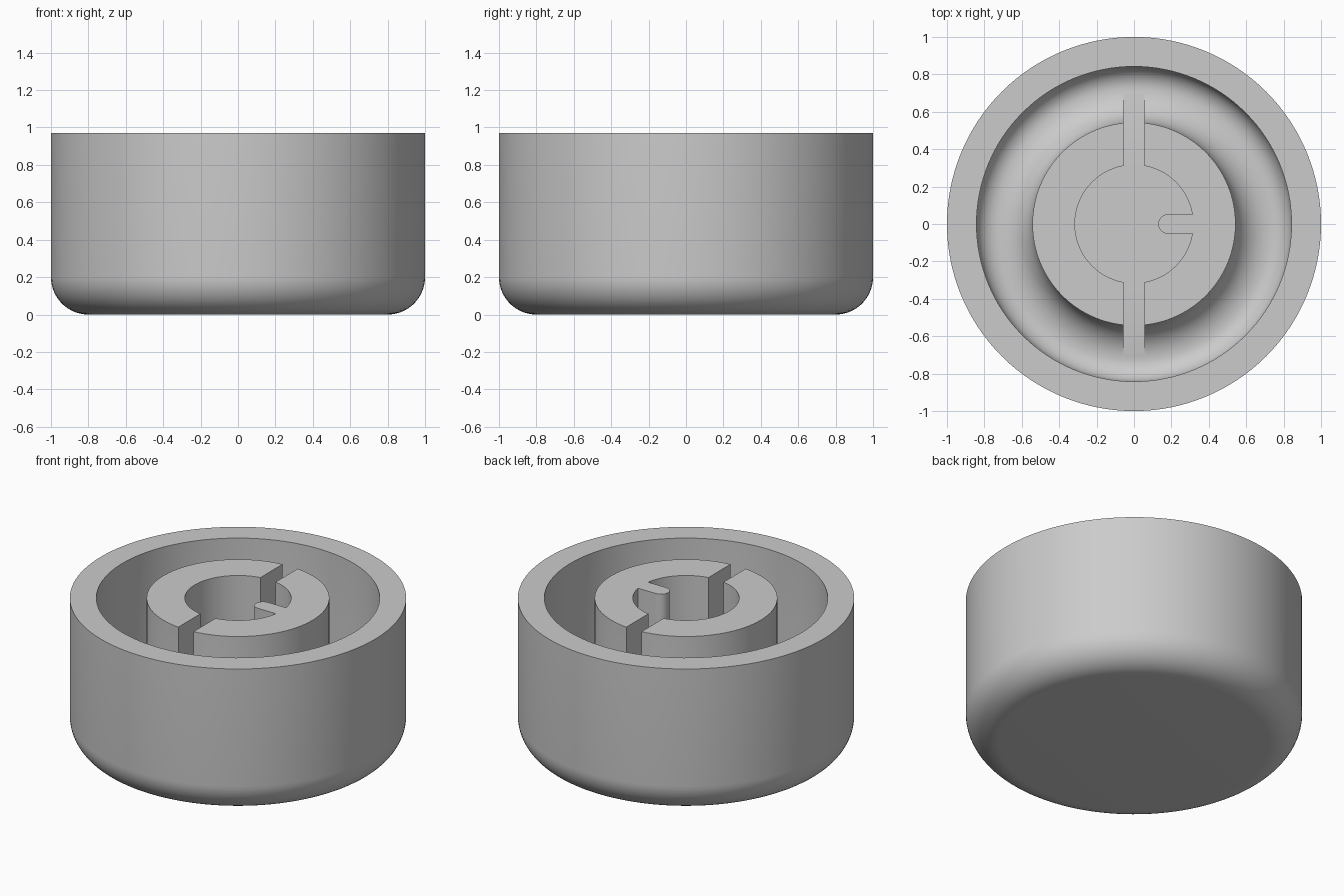
import bpy, bmesh, math

if "Cube" in bpy.data.objects:
    bpy.data.objects.remove(bpy.data.objects["Cube"])

SEG = 128
TOP, FLOOR = 0.97, 0.18

grey = bpy.data.materials.new("plain grey")
grey.diffuse_color = (0.6, 0.6, 0.6, 1)
grey.use_nodes = True
grey.node_tree.nodes["Principled BSDF"].inputs["Base Color"].default_value = grey.diffuse_color


def arc(cx, cy, r, a0, a1, n):
    """Points on an arc, angles in degrees."""
    angles = [math.radians(a0 + (a1 - a0) * i / n) for i in range(n + 1)]
    return [(cx + r * math.cos(a), cy + r * math.sin(a)) for a in angles]


def add_object(name, bm):
    bmesh.ops.recalc_face_normals(bm, faces=bm.faces[:])
    mesh = bpy.data.meshes.new(name)
    bm.to_mesh(mesh)
    bm.free()
    mesh.materials.append(grey)
    obj = bpy.data.objects.new(name, mesh)
    bpy.context.collection.objects.link(obj)
    return obj


def lathe(name, profile):
    """Turn an open (radius, z) profile about z and cap both ends."""
    bm = bmesh.new()
    rings = [[bm.verts.new((r * math.cos(math.tau * i / SEG),
                            r * math.sin(math.tau * i / SEG), z))
              for i in range(SEG)] for r, z in profile]
    for a, b in zip(rings, rings[1:]):
        for i in range(SEG):
            j = (i + 1) % SEG
            bm.faces.new((a[i], a[j], b[j], b[i]))
    bm.faces.new(rings[0])
    bm.faces.new(rings[-1])
    return add_object(name, bm)


def prism(name, outline, z0, z1):
    bm = bmesh.new()
    face = bm.faces.new([bm.verts.new((x, y, z0)) for x, y in outline])
    new = bmesh.ops.extrude_face_region(bm, geom=[face])["geom"]
    verts = [v for v in new if isinstance(v, bmesh.types.BMVert)]
    bmesh.ops.translate(bm, verts=verts, vec=(0, 0, z1 - z0))
    return add_object(name, bm)


# Knob body: rounded base, outer wall, filleted gutter and central hub
profile = arc(0.8, 0.2, 0.2, -90, 0, 14)
profile += [(1.0, TOP), (0.842, TOP)]
profile += arc(0.73, FLOOR + 0.112, 0.112, 0, -90, 10)
profile += arc(0.73, FLOOR + 0.187, 0.187, -90, -180, 12)[1:]
profile += [(0.543, TOP)]
knob = lathe("knob_body", profile)

# Shaft bore with two side slots and a round-nosed key left standing
R, SLOT, KEY = 0.316, 0.055, 0.052
slot_a = math.degrees(math.asin(SLOT / R))
key_a = math.degrees(math.asin(KEY / R))
outline = arc(0, 0, R, key_a, 90 - slot_a, 24)
outline += [(SLOT, 0.73), (-SLOT, 0.73)]
outline += arc(0, 0, R, 90 + slot_a, 270 - slot_a, 48)
outline += [(-SLOT, -0.73), (SLOT, -0.73)]
outline += arc(0, 0, R, 270 + slot_a, 360 - key_a, 24)
outline += arc(0.13 + KEY, 0, KEY, 270, 90, 12)
cutter = prism("bore_cutter", outline, FLOOR + 0.004, 1.2)
cutter.hide_render = True
cutter.hide_set(True)

cut = knob.modifiers.new("bore", "BOOLEAN")
cut.operation = "DIFFERENCE"
cut.solver = "EXACT"
cut.object = cutter

# Apply the cut, drop the helper and smooth the round surfaces
bpy.context.view_layer.objects.active = knob
knob.select_set(True)
bpy.ops.object.modifier_apply(modifier=cut.name)
bpy.data.objects.remove(cutter)
bpy.ops.object.shade_smooth_by_angle(angle=math.radians(30))
